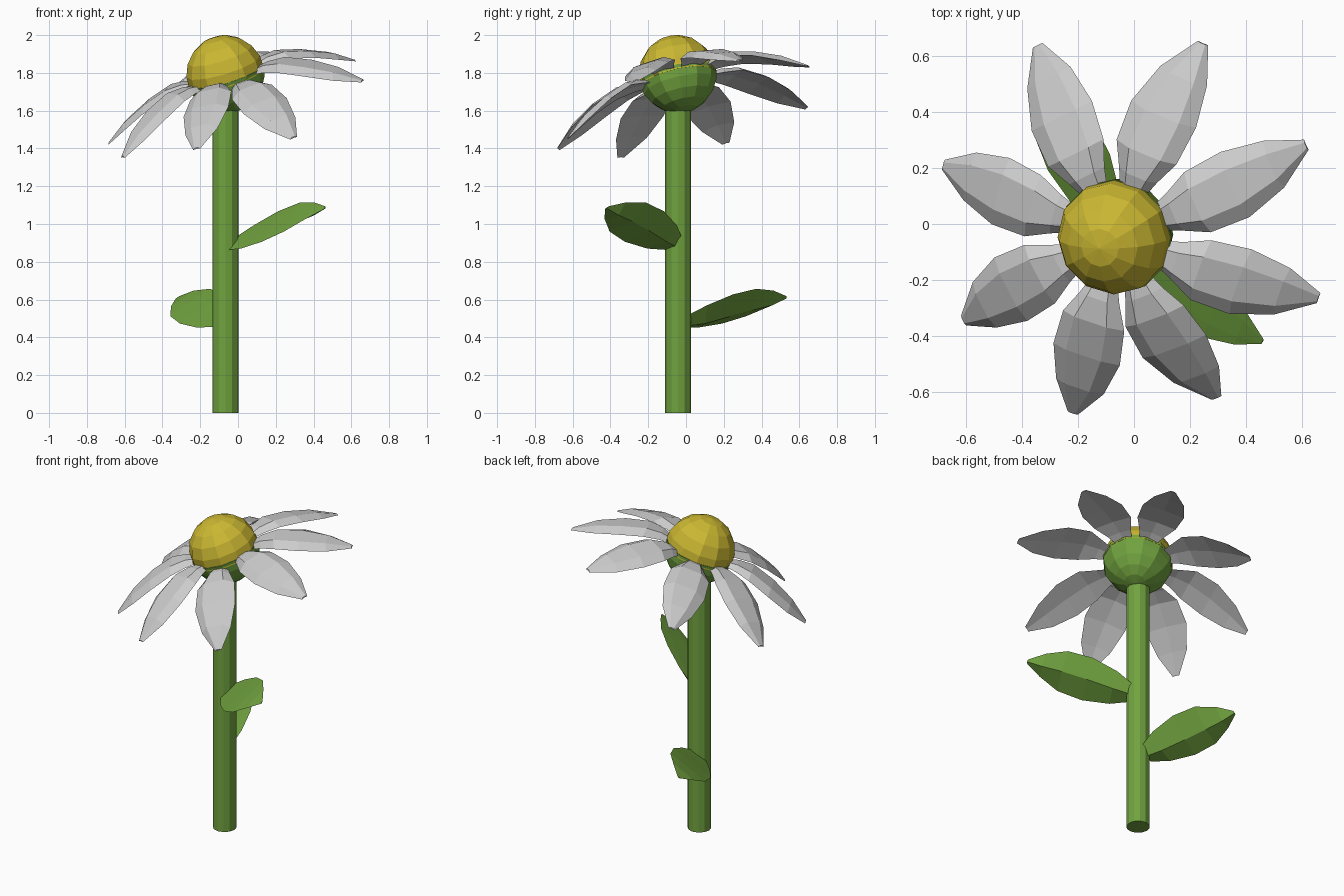
import bpy, bmesh, math
from mathutils import Vector, Matrix

if "Cube" in bpy.data.objects:
    bpy.data.objects.remove(bpy.data.objects["Cube"])


def material(name, color):
    m = bpy.data.materials.new(name)
    m.diffuse_color = color
    m.use_nodes = True
    m.node_tree.nodes["Principled BSDF"].inputs["Base Color"].default_value = m.diffuse_color
    return m


GREEN = material("leaf_green", (0.165, 0.365, 0.05, 1))
YELLOW = material("centre_yellow", (0.6, 0.48, 0.032, 1))


def add_object(name, bm, matrix, mat=None):
    bmesh.ops.recalc_face_normals(bm, faces=bm.faces)
    mesh = bpy.data.meshes.new(name)
    bm.to_mesh(mesh)
    bm.free()
    ob = bpy.data.objects.new(name, mesh)
    ob.matrix_world = matrix
    if mat:
        mesh.materials.append(mat)
    bpy.context.collection.objects.link(ob)


def loft(name, rings, matrix, mat=None):
    """Skin a row of closed rings and cap both ends."""
    bm = bmesh.new()
    rows = [[bm.verts.new(p) for p in ring] for ring in rings]
    n = len(rows[0])
    for a, b in zip(rows, rows[1:]):
        for i in range(n):
            j = (i + 1) % n
            bm.faces.new((a[i], a[j], b[j], b[i]))
    bm.faces.new(rows[0])
    bm.faces.new(rows[-1])
    add_object(name, bm, matrix, mat)


def blade(name, stations, section, matrix, mat=None, bend=0):
    """Petal or leaf along local x; stations are (along, half width, height)."""
    rings = []
    for x, w, z in stations:
        y = bend * (x / stations[-1][0]) ** 4
        rings.append([(x, y + s * w, z + h * min(1, w / 0.08)) for s, h in section])
    loft(name, rings, matrix, mat)


def dome(name, radius, start, end, matrix, mat):
    """Part of a faceted ball between two polar angles, with a point at the pole."""
    rings = []
    for k in range(6):
        a = math.radians(start + (end - start) * k / 5)
        r, z = max(radius * math.sin(a), 0.0005), radius * math.cos(a)
        rings.append([(r * math.cos(t), r * math.sin(t), z)
                      for t in (i * math.tau / 12 for i in range(12))])
    loft(name, rings, matrix, mat)


# Stem
bm = bmesh.new()
bmesh.ops.create_cone(bm, cap_ends=True, segments=12, radius1=0.069, radius2=0.069, depth=1.68)
add_object("stem", bm, Matrix.Translation((-0.066, -0.042, 0.84)), GREEN)

# Flower head, tilted to the left and front
normal = Vector((-0.28, -0.206, 0.937))
tilt = Vector((0, 0, 1)).rotation_difference(normal).to_matrix().to_4x4()
head = Matrix.Translation((-0.067, -0.045, 1.794)) @ tilt
dome("flower_centre", 0.207, 0, 98, head, YELLOW)
dome("flower_base", 0.208, 180, 92, head, GREEN)

# Petals: each has its own direction, extra droop and sideways bend of the tip
petal = [(0.15, 0.04, -0.02), (0.24, 0.075, -0.01), (0.33, 0.118, -0.015),
         (0.47, 0.128, -0.065), (0.61, 0.092, -0.135), (0.73, 0.02, -0.21)]
petal_section = [(-1, -0.016), (-0.55, 0.018), (0.5, 0.018), (1, -0.016), (0, -0.006)]
variation = [(23, -1.5, 0.03), (-21, -1.5, 0.02), (69, -1.5, -0.03), (117, 1.5, 0.01),
             (163, 1, 0.02), (207, -1, 0.04), (253, -1, -0.025), (291, 7, 0.02)]
for i, (angle, droop, bend) in enumerate(variation):
    turn = (Matrix.Rotation(math.radians(angle), 4, 'Z')
            @ Matrix.Rotation(math.radians(droop), 4, 'Y'))
    blade(f"petal_{i + 1}", petal, petal_section, head @ turn, bend=bend)

# Leaves
leaf = [(0.0, 0.055, 0), (0.11, 0.105, 0.0), (0.27, 0.138, 0.008),
        (0.42, 0.13, 0.012), (0.54, 0.075, 0.008), (0.63, 0.012, 0)]
leaf_section = [(-1, 0.01), (-0.5, 0.012), (0.5, 0.012), (1, 0.01), (0.1, -0.03)]


def add_leaf(name, base, tip, roll):
    base, tip = Vector(base), Vector(tip)
    x = (tip - base).normalized()
    side = Vector((0, 0, 1)).cross(x).normalized()
    y = Matrix.Rotation(math.radians(roll), 3, x) @ side
    z = x.cross(y)
    m = Matrix((x, y, z)).transposed().to_4x4()
    m.translation = base
    s = (tip - base).length / 0.63
    blade(name, leaf, leaf_section, m @ Matrix.Diagonal((s, 1, 1, 1)), GREEN)


add_leaf("upper_leaf", (-0.03, -0.06, 0.89), (0.46, -0.42, 1.085), 38)
add_leaf("lower_leaf", (-0.09, 0.0, 0.48), (-0.32, 0.53, 0.61), -35)
